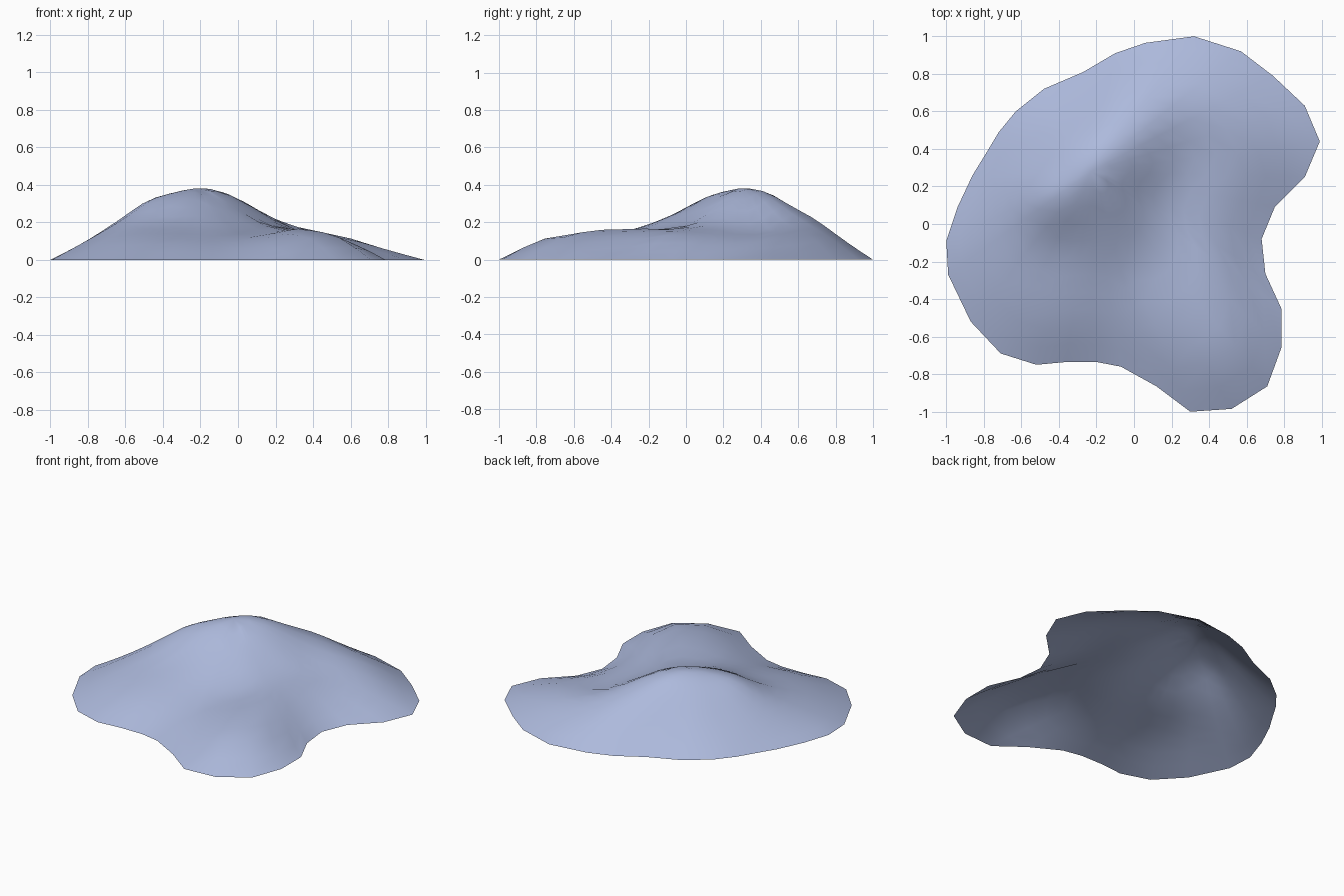
import bpy, bmesh, math

if "Cube" in bpy.data.objects:
    bpy.data.objects.remove(bpy.data.objects["Cube"])

# Base outline, anticlockwise from the north end
OUTLINE = [(.32, 1), (.06, .965), (-.1, .91), (-.27, .81), (-.48, .72), (-.63, .6),
           (-.72, .49), (-.78, .39), (-.86, .26), (-.94, .09), (-1, -.09), (-.99, -.27),
           (-.87, -.52), (-.71, -.69), (-.52, -.75), (-.36, -.735), (-.2, -.735),
           (-.07, -.76), (.12, -.865), (.3, -1), (.52, -.985), (.71, -.865),
           (.785, -.66), (.785, -.45), (.7, -.265), (.68, -.08), (.75, .09),
           (.91, .25), (.99, .44), (.91, .63), (.74, .79), (.57, .92)]

# Spot heights: ridge, steep back slope, east lobe, south lobe, south-west lobe
SPOTS = [(-.23, .28, .38), (-.16, .45, .352), (-.47, .13, .32), (.0, .46, .32), (-.2, .1, .315),
         (0, .3, .315), (-.7, -.08, .16), (-.55, .38, .17), (-.24, .6, .195), (.03, .72, .2),
         (.15, .38, .235), (.31, .42, .16), (.58, .47, .12), (.5, .7, .115), (.15, .16, .2),
         (.4, .1, .135), (.38, -.2, .16), (.42, -.45, .155), (.48, -.74, .12),
         (0, -.5, .095), (.1, -.2, .145), (-.12, -.12, .21), (-.42, -.1, .215),
         (-.65, -.42, .1), (-.38, -.35, .145), (-.38, -.58, .075)]
PEAK = (-.23, .28)
RINGS = 11


def kernel(ax, ay, bx, by):
    d = math.hypot(ax - bx, ay - by)
    return d * d * math.log(d) if d > 1e-9 else 0.0


def solve(m, v):
    n = len(v)
    a = [row[:] + [v[i]] for i, row in enumerate(m)]
    for c in range(n):
        p = max(range(c, n), key=lambda r: abs(a[r][c]))
        a[c], a[p] = a[p], a[c]
        for r in range(c + 1, n):
            f = a[r][c] / a[c][c]
            if f:
                a[r] = [x - f * y for x, y in zip(a[r], a[c])]
    out = [0.0] * n
    for r in reversed(range(n)):
        out[r] = (a[r][n] - sum(a[r][k] * out[k] for k in range(r + 1, n))) / a[r][r]
    return out


# Thin-plate surface through the spot heights and the outline at z = 0
pts = SPOTS + [(x, y, 0) for x, y in OUTLINE]
n = len(pts)
matrix = [[kernel(p[0], p[1], q[0], q[1]) for q in pts] + [1, p[0], p[1]] for p in pts]
matrix += [[1] * n + [0] * 3, [p[0] for p in pts] + [0] * 3, [p[1] for p in pts] + [0] * 3]
weights = solve(matrix, [p[2] for p in pts] + [0] * 3)


def height(x, y):
    z = sum(w * kernel(x, y, p[0], p[1]) for w, p in zip(weights, pts))
    return max(0, z + weights[n] + weights[n + 1] * x + weights[n + 2] * y)


# Hill: rings shrinking from the outline to the peak, open underneath
bm = bmesh.new()
rings = []
for i in range(RINGS):
    t = 1 - i / RINGS
    ring = []
    for x, y in OUTLINE:
        px, py = PEAK[0] + (x - PEAK[0]) * t, PEAK[1] + (y - PEAK[1]) * t
        ring.append(bm.verts.new((px, py, height(px, py) if i else 0)))
    rings.append(ring)
top = bm.verts.new((*PEAK, height(*PEAK)))
m = len(OUTLINE)
for j in range(m):
    k = (j + 1) % m
    for a, b in zip(rings, rings[1:]):
        bm.faces.new((a[j], a[k], b[k], b[j]))
    bm.faces.new((rings[-1][j], rings[-1][k], top))
for f in bm.faces:
    f.smooth = True
mesh = bpy.data.meshes.new("hill")
bm.to_mesh(mesh)
bm.free()
hill = bpy.data.objects.new("hill", mesh)
bpy.context.collection.objects.link(hill)

mat = bpy.data.materials.new("pale blue grey")
mat.diffuse_color = (.42, .49, .72, 1)
mat.use_nodes = True
mat.node_tree.nodes["Principled BSDF"].inputs["Base Color"].default_value = mat.diffuse_color
mesh.materials.append(mat)
